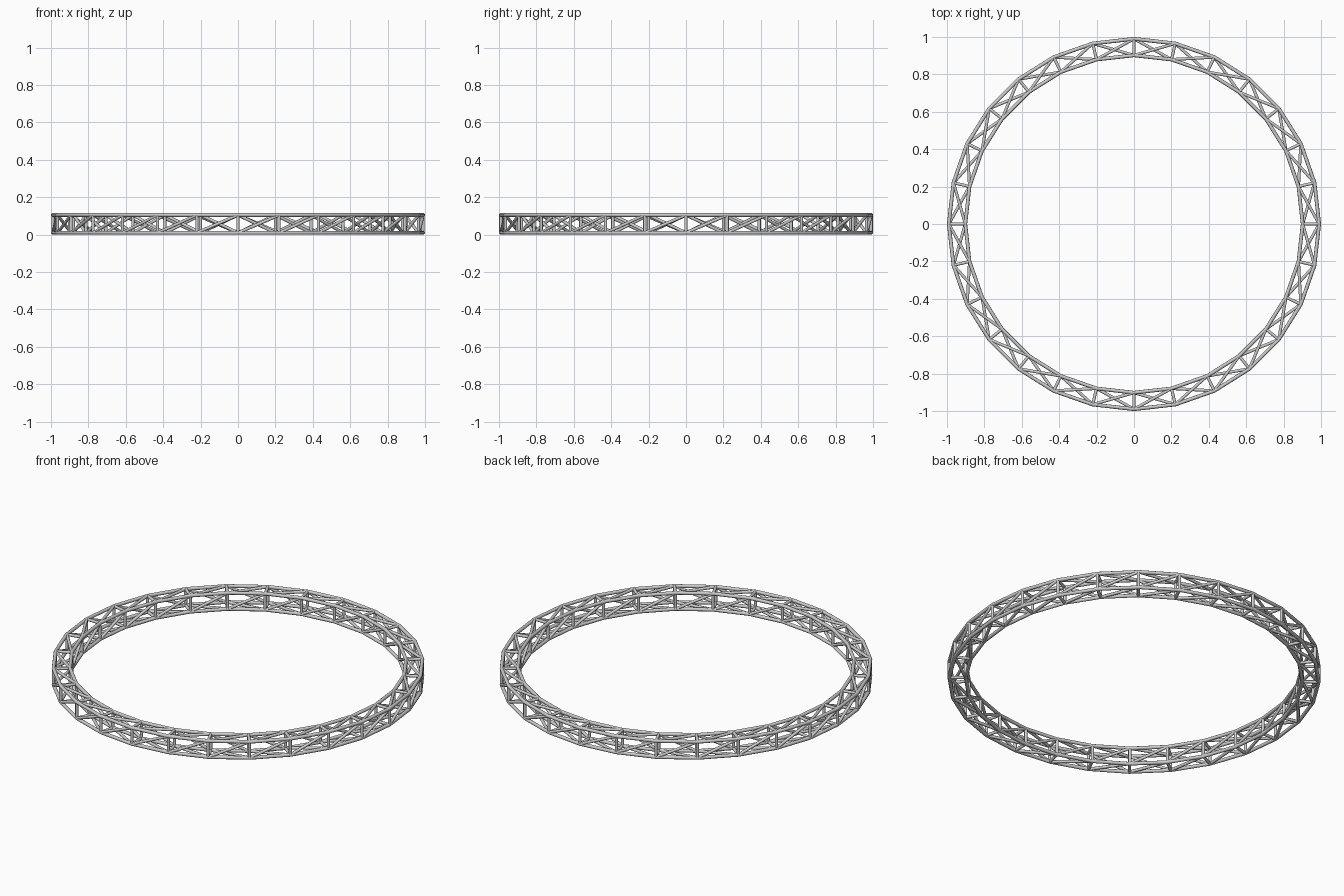
import bpy, bmesh, math
from mathutils import Vector

if "Cube" in bpy.data.objects:
    bpy.data.objects.remove(bpy.data.objects["Cube"])

N = 28                    # bays around the ring
R_OUT, R_IN = 0.99, 0.902  # chord centre radii
Z_LO, Z_HI = 0.01, 0.105  # chord centre heights
TUBE, BRACE = 0.01, 0.0085


def node(i, r, z):
    a = 2 * math.pi * i / N
    return Vector((r * math.cos(a), r * math.sin(a), z))


def finish(name, bm):
    bmesh.ops.recalc_face_normals(bm, faces=bm.faces)
    me = bpy.data.meshes.new(name)
    bm.to_mesh(me)
    bm.free()
    ob = bpy.data.objects.new(name, me)
    bpy.context.collection.objects.link(ob)
    bpy.context.view_layer.objects.active = ob
    bpy.ops.object.select_all(action='DESELECT')
    ob.select_set(True)
    bpy.ops.object.shade_smooth_by_angle(angle=math.radians(50))


def chord(name, r, z, sides=10):
    """Closed mitred tube with straight runs between the nodes."""
    bm = bmesh.new()
    rings = []
    for i in range(N):
        ring = []
        for k in range(sides):
            t = 2 * math.pi * k / sides
            ring.append(bm.verts.new(node(i, r + TUBE * math.cos(t), z + TUBE * math.sin(t))))
        rings.append(ring)
    for i in range(N):
        a, b = rings[i], rings[(i + 1) % N]
        for k in range(sides):
            m = (k + 1) % sides
            bm.faces.new((a[k], a[m], b[m], b[k]))
    finish(name, bm)


def bars(name, pairs, rad=BRACE, sides=10):
    """Round bars between pairs of points."""
    bm = bmesh.new()
    for p, q in pairs:
        d = q - p
        mat = d.to_track_quat('Z', 'Y').to_matrix().to_4x4()
        mat.translation = (p + q) / 2
        bmesh.ops.create_cone(bm, cap_ends=True, segments=sides, radius1=rad,
                              radius2=rad, depth=d.length, matrix=mat)
    finish(name, bm)


# Four main chords
corners = {"outer_bottom": (R_OUT, Z_LO), "outer_top": (R_OUT, Z_HI),
           "inner_top": (R_IN, Z_HI), "inner_bottom": (R_IN, Z_LO)}
for label, (r, z) in corners.items():
    chord(label + "_chord", r, z)

# Posts and diagonals on the four faces; opposite faces lean opposite ways
names = list(corners)
for f, face in enumerate(("outer", "top", "inner", "bottom")):
    a, b = corners[names[f]], corners[names[(f + 1) % 4]]
    bars(face + "_posts", [(node(i, *a), node(i, *b)) for i in range(N)])
    bars(face + "_diagonals", [(node(i, *a), node(i + 1, *b)) for i in range(N)])
